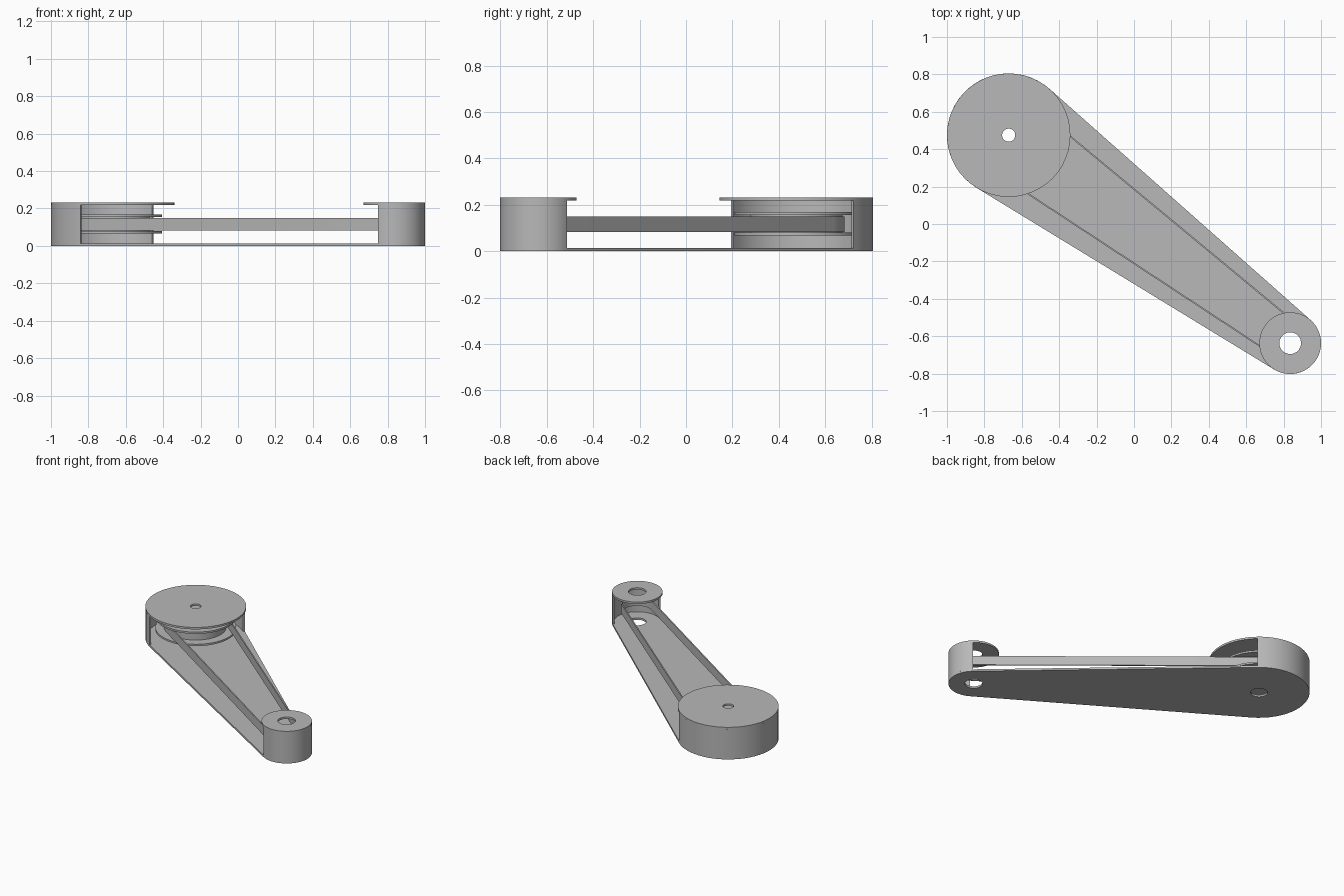
import bpy, bmesh, math
from mathutils import Vector

old = bpy.data.objects.get("Cube")
if old:
    bpy.data.objects.remove(old, do_unlink=True)

BIG, SMALL = Vector((-0.67, 0.475)), Vector((0.835, -0.637))
R_BIG, R_SMALL = 0.33, 0.165
AXIS = SMALL - BIG
HEADING = math.atan2(AXIS.y, AXIS.x)
HEIGHT, SHEET = 0.232, 0.014

grey = bpy.data.materials.new("plain grey")
grey.use_nodes = True
colour = (0.48, 0.48, 0.48, 1)
grey.diffuse_color = colour
grey.node_tree.nodes["Principled BSDF"].inputs["Base Color"].default_value = colour


def arc(centre, radius, start, end, steps):
    """Points along an arc, both ends included."""
    return [centre + radius * Vector((math.cos(a), math.sin(a)))
            for a in (start + (end - start) * i / steps for i in range(steps + 1))]


def circle(centre, radius, steps=48):
    return arc(centre, radius, 0, math.tau, steps)[:-1]


def tangent_angle(r_big, r_small):
    """Angle from the axis at which the straight runs touch both circles."""
    return math.acos((r_big - r_small) / AXIS.length)


def loop(r_big, r_small):
    """Outline wrapped around both centres."""
    t = tangent_angle(r_big, r_small)
    return (arc(BIG, r_big, HEADING + t, HEADING + math.tau - t, 28)
            + arc(SMALL, r_small, HEADING - t, HEADING + t, 24))


def finish(bm, name):
    bmesh.ops.recalc_face_normals(bm, faces=bm.faces)
    mesh = bpy.data.meshes.new(name)
    bm.to_mesh(mesh)
    bm.free()
    mesh.materials.append(grey)
    obj = bpy.data.objects.new(name, mesh)
    bpy.context.collection.objects.link(obj)
    bpy.ops.object.select_all(action='DESELECT')
    obj.select_set(True)
    bpy.context.view_layer.objects.active = obj
    bpy.ops.object.shade_smooth_by_angle(angle=math.radians(30))
    return obj


def slab(name, outlines, z0, z1):
    """Extrude a flat outline; further outlines become holes."""
    bm = bmesh.new()
    edges = []
    for pts in outlines:
        vs = [bm.verts.new((p.x, p.y, z0)) for p in pts]
        edges += [bm.edges.new((v, vs[i - 1])) for i, v in enumerate(vs)]
    bmesh.ops.triangle_fill(bm, edges=edges, use_beauty=True, normal=(0, 0, 1))
    out = bmesh.ops.extrude_face_region(bm, geom=bm.faces[:])
    top = [g for g in out["geom"] if isinstance(g, bmesh.types.BMVert)]
    bmesh.ops.translate(bm, verts=top, vec=(0, 0, z1 - z0))
    bmesh.ops.dissolve_limit(bm, angle_limit=0.01, verts=bm.verts, edges=bm.edges)
    return finish(bm, name)


def lathe(name, centre, profile, steps=48):
    """Revolve a closed radius/height profile around an upright axis."""
    bm = bmesh.new()
    rings = [[bm.verts.new((p.x, p.y, z)) for p in circle(centre, r, steps)]
             for r, z in profile]
    for k, ring in enumerate(rings):
        below = rings[k - 1]
        for i in range(steps):
            bm.faces.new((below[i - 1], below[i], ring[i], ring[i - 1]))
    return finish(bm, name)


# Base plate with a bearing hole at each end
slab("base_plate", [loop(R_BIG, R_SMALL), circle(BIG, 0.055), circle(SMALL, 0.058)],
     0, SHEET)

# Curved end walls and round covers
t = tangent_angle(R_BIG, R_SMALL)
ends = (("large", BIG, R_BIG, HEADING + t, HEADING + math.tau - t, 0.035),
        ("small", SMALL, R_SMALL, HEADING - t, HEADING + t, 0.058))
for label, centre, radius, start, end, hole in ends:
    outside = arc(centre, radius, start, end, 28)
    inside = arc(centre, radius - 0.012, end, start, 28)
    slab(label + "_end_wall", [outside + inside], SHEET, HEIGHT - SHEET)
    slab(label + "_end_cover", [circle(centre, radius), circle(centre, hole)],
         HEIGHT - SHEET, HEIGHT)

# Flanged pulley inside the large end
bore, core, rim = 0.035, 0.2, 0.265
lathe("pulley", BIG, [(bore, 0.067), (rim, 0.067), (rim, 0.08), (core, 0.08),
                      (core, 0.155), (rim, 0.155), (rim, 0.168), (bore, 0.168)])

# Thin drive belt
slab("drive_belt", [loop(0.209, 0.106), loop(0.201, 0.098)], 0.083, 0.149)
